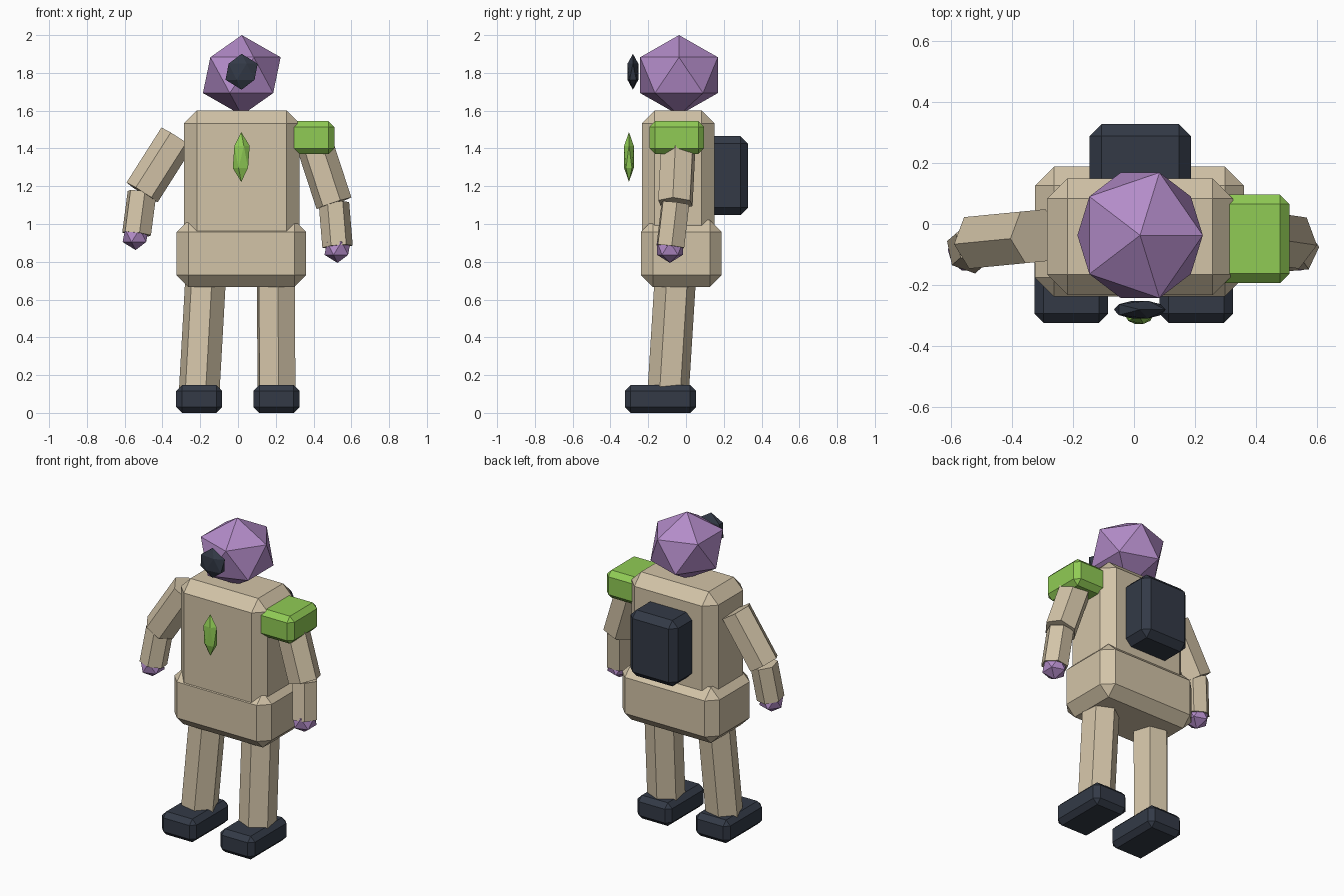
import bpy
import bmesh
from mathutils import Vector, Matrix

default = bpy.data.objects.get("Cube")
if default:
    bpy.data.objects.remove(default, do_unlink=True)


def material(name, rgb):
    mat = bpy.data.materials.new(name)
    mat.use_nodes = True
    mat.diffuse_color = (*rgb, 1)
    mat.node_tree.nodes["Principled BSDF"].inputs["Base Color"].default_value = (*rgb, 1)
    return mat


TAN = material("tan cloth", (0.65, 0.55, 0.39))
PURPLE = material("purple skin", (0.45, 0.26, 0.58))
GREEN = material("lime green", (0.28, 0.60, 0.09))
DARK = material("dark slate", (0.033, 0.042, 0.062))


def add_object(name, bm, mat):
    mesh = bpy.data.meshes.new(name)
    bm.to_mesh(mesh)
    bm.free()
    mesh.materials.append(mat)
    obj = bpy.data.objects.new(name, mesh)
    bpy.context.collection.objects.link(obj)
    return obj


def box(name, low, high, bevel, mat):
    """Chamfered box between two opposite corners."""
    low, high = Vector(low), Vector(high)
    bm = bmesh.new()
    bmesh.ops.create_cube(bm, size=1)
    bmesh.ops.scale(bm, vec=high - low, verts=bm.verts)
    obj = add_object(name, bm, mat)
    obj.location = (low + high) / 2
    mod = obj.modifiers.new("chamfer", 'BEVEL')
    mod.width = bevel
    mod.segments = 1


def gem(name, center, size, mat):
    """Stretched twenty-sided solid."""
    bm = bmesh.new()
    bmesh.ops.create_icosphere(bm, subdivisions=1, radius=1)
    bmesh.ops.scale(bm, vec=size, verts=bm.verts)
    add_object(name, bm, mat).location = center


def limb(name, start, end, radius, mat):
    """Six-sided prism from start to end."""
    start, end = Vector(start), Vector(end)
    axis = end - start
    bm = bmesh.new()
    bmesh.ops.create_cone(bm, cap_ends=True, segments=6, radius1=radius,
                          radius2=radius, depth=axis.length)
    turn = axis.to_track_quat('Z', 'Y').to_matrix().to_4x4()
    bm.transform(Matrix.Translation((start + end) / 2) @ turn)
    add_object(name, bm, mat)


# Body
box("torso", (-0.285, -0.233, 0.88), (0.325, 0.15, 1.6), 0.067, TAN)
box("hips", (-0.325, -0.238, 0.667), (0.36, 0.188, 1.02), 0.062, TAN)
box("backpack", (-0.146, 0.1, 1.047), (0.187, 0.328, 1.466), 0.04, DARK)
box("shoulder_pad", (0.25, -0.194, 1.37), (0.51, 0.096, 1.545), 0.031, GREEN)

# Head and floating ornaments
gem("head", (0.02, -0.037, 1.788), (0.23, 0.242, 0.212), PURPLE)
gem("face_lens", (0.019, -0.281, 1.806), (0.095, 0.034, 0.095), DARK)
gem("chest_gem", (0.017, -0.302, 1.355), (0.05, 0.03, 0.132), GREEN)

# Arms: shoulder, elbow, wrist and hand centre
arms = {
    "right": ((-0.323, -0.04, 1.458), (-0.508, -0.058, 1.167),
              (-0.537, -0.083, 0.947), (-0.542, -0.085, 0.939)),
    "left": ((0.4, -0.04, 1.44), (0.508, -0.056, 1.11),
             (0.527, -0.083, 0.88), (0.527, -0.085, 0.871)),
}
for side, (shoulder, elbow, wrist, hand) in arms.items():
    limb(side + "_upper_arm", shoulder, elbow, 0.098, TAN)
    limb(side + "_forearm", elbow, wrist, 0.081, TAN)
    gem(side + "_hand", hand, (0.077, 0.08, 0.077), PURPLE)

# Legs and shoes
for side, hip_x, foot_x in (("right", -0.17, -0.206), ("left", 0.2, 0.204)):
    limb(side + "_leg", (hip_x, -0.055, 0.74), (foot_x, -0.095, 0.1), 0.11, TAN)
    box(side + "_shoe", (foot_x - 0.121, -0.324, 0),
        (foot_x + 0.121, 0.052, 0.147), 0.03, DARK)
